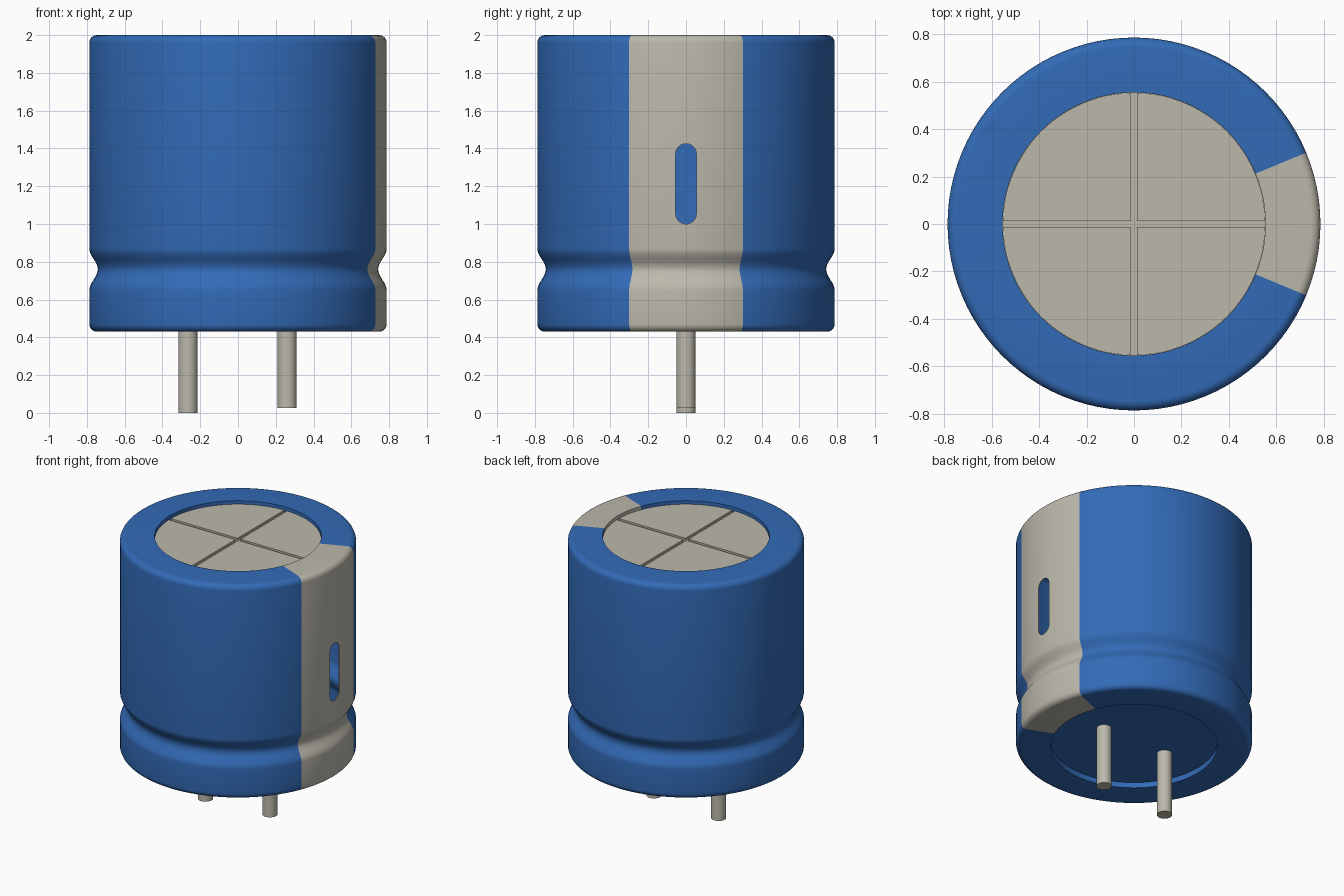
import bpy, bmesh
from math import sin, cos, pi, atan2, asin, radians, hypot
from mathutils import Matrix

cube = bpy.data.objects.get("Cube")
if cube:
    bpy.data.objects.remove(cube, do_unlink=True)


def material(name, rgb):
    m = bpy.data.materials.new(name)
    m.use_nodes = True
    m.diffuse_color = (*rgb, 1)
    m.node_tree.nodes["Principled BSDF"].inputs["Base Color"].default_value = (*rgb, 1)
    return m


BEIGE = material("warm_grey", (0.50, 0.48, 0.41))
BLUE = material("sleeve_blue", (0.032, 0.145, 0.47))

R, RIM, FILLET = 0.787, 0.555, 0.04      # outer radius, rim opening, edge rounding
BASE, TOP, LID, FLOOR = 0.43, 2.0, 1.96, 0.47
WAIST, WAIST_HALF, WAIST_DEPTH = 0.76, 0.11, 0.045
STRIPE = radians(22.5)
SEGMENTS = 96


def finish(name, bm, mats, smooth=True):
    bmesh.ops.recalc_face_normals(bm, faces=bm.faces)
    mesh = bpy.data.meshes.new(name)
    bm.to_mesh(mesh)
    bm.free()
    for m in mats:
        mesh.materials.append(m)
    ob = bpy.data.objects.new(name, mesh)
    bpy.context.collection.objects.link(ob)
    if smooth:
        bpy.ops.object.select_all(action='DESELECT')
        ob.select_set(True)
        bpy.context.view_layer.objects.active = ob
        bpy.ops.object.shade_smooth_by_angle(angle=radians(35))
    return ob


def arc(cx, cy, r, start, end, steps):
    return [(cx + r * cos(start + (end - start) * i / steps),
             cy + r * sin(start + (end - start) * i / steps)) for i in range(steps + 1)]


def prism(outline, z0, z1):
    bm = bmesh.new()
    face = bm.faces.new([bm.verts.new((x, y, z0)) for x, y in outline])
    ext = bmesh.ops.extrude_face_region(bm, geom=[face])["geom"]
    verts = [v for v in ext if isinstance(v, bmesh.types.BMVert)]
    bmesh.ops.translate(bm, vec=(0, 0, z1 - z0), verts=verts)
    return bm


# Can: one revolved profile with a pinched waist and recessed ends
waist = []
for i in range(17):
    t = -1 + i / 8
    waist.append((R - WAIST_DEPTH * (0.5 + 0.5 * cos(pi * t)), WAIST + WAIST_HALF * t))
profile = ([(0, FLOOR), (RIM, FLOOR), (RIM, BASE)]
           + arc(R - FILLET, BASE + FILLET, FILLET, -pi / 2, 0, 6)
           + waist
           + arc(R - FILLET, TOP - FILLET, FILLET, 0, pi / 2, 6)
           + [(RIM, TOP), (RIM, LID), (0, LID)])
bm = bmesh.new()
verts = [bm.verts.new((r, 0, z)) for r, z in profile]
edges = [bm.edges.new(pair) for pair in zip(verts, verts[1:])]
bmesh.ops.spin(bm, geom=verts + edges, cent=(0, 0, 0), axis=(0, 0, 1),
               angle=2 * pi, steps=SEGMENTS)
bmesh.ops.remove_doubles(bm, verts=bm.verts, dist=1e-4)

# Stripe covers a wedge of the sleeve; the lid is all grey, the floor all blue
for f in bm.faces:
    c = f.calc_center_median()
    on_end = hypot(c.x, c.y) < RIM - 0.01
    if on_end:
        grey = c.z > 1
    else:
        grey = abs(atan2(c.y, c.x)) < STRIPE
    f.material_index = 0 if grey else 1
can = finish("can_sleeve", bm, [BEIGE, BLUE])

shell = can.modifiers.new("wall", 'SOLIDIFY')
shell.thickness = 0.006
shell.offset = -1

# Rounded slot through the stripe
SLOT_R, SLOT_LOW, SLOT_HIGH = 0.055, 1.0, 1.425
outline = (arc(0, SLOT_HIGH - SLOT_R, SLOT_R, 0, pi, 12)
           + arc(0, SLOT_LOW + SLOT_R, SLOT_R, pi, 2 * pi, 12))
bm = prism(outline, 0.7, 0.9)
# Turn the prism so its length runs along x and its outline lies in y and z
turn = Matrix(((0, 0, 1, 0), (1, 0, 0, 0), (0, 1, 0, 0), (0, 0, 0, 1)))
bmesh.ops.transform(bm, matrix=turn, verts=bm.verts)
cutter = finish("slot_cutter", bm, [BEIGE], smooth=False)
cutter.hide_render = True
cutter.hide_set(True)
cut = can.modifiers.new("slot", 'BOOLEAN')
cut.operation = 'DIFFERENCE'
cut.solver = 'EXACT'
cut.object = cutter

# Lid: four raised quarters leaving a cross-shaped score line
GAP = 0.012
PAD_R = RIM - 0.001
edge = asin(GAP / PAD_R)
for i in range(4):
    outline = [(GAP, GAP)] + arc(0, 0, PAD_R, edge, pi / 2 - edge, SEGMENTS // 4)
    bm = prism(outline, LID - 0.004, LID + 0.015)
    bmesh.ops.rotate(bm, cent=(0, 0, 0), matrix=Matrix.Rotation(i * pi / 2, 3, 'Z'),
                     verts=bm.verts)
    finish(f"lid_quarter_{i + 1}", bm, [BEIGE])

# Pins: one slightly longer than the other
for name, x, bottom in (("right_pin", -0.265, 0.0), ("left_pin", 0.26, 0.025)):
    bm = prism(arc(x, 0, 0.051, 0, 2 * pi * 31 / 32, 31), bottom, FLOOR + 0.004)
    finish(name, bm, [BEIGE])
